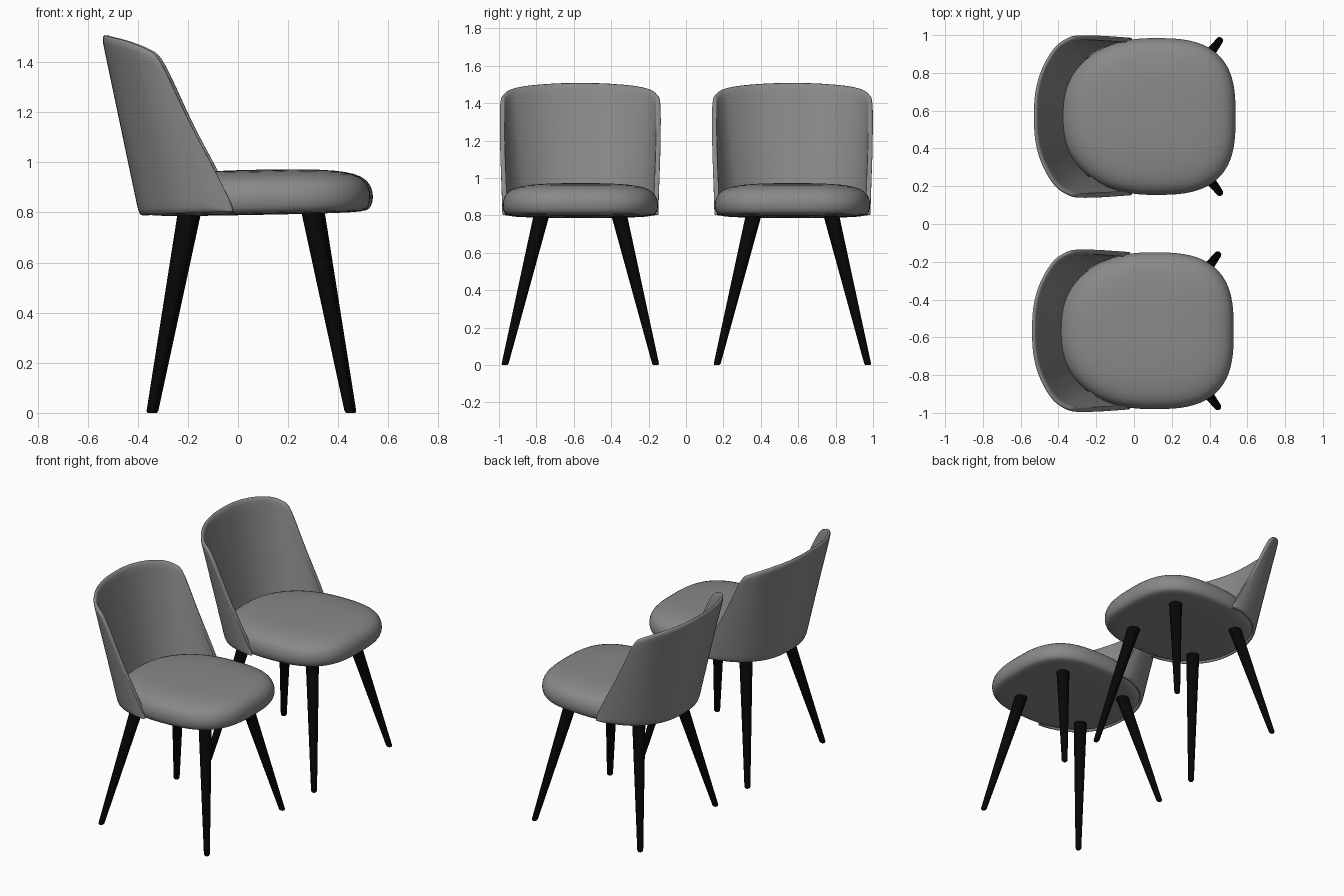
import bpy, math
from mathutils import Vector

if "Cube" in bpy.data.objects:
    bpy.data.objects.remove(bpy.data.objects["Cube"])


def material(name, v):
    m = bpy.data.materials.new(name)
    m.diffuse_color = (v, v, v, 1)
    m.use_nodes = True
    m.node_tree.nodes["Principled BSDF"].inputs["Base Color"].default_value = m.diffuse_color
    return m


black = material("black_wood", .002)
grey = material("grey_fabric", .25)


def make(name, verts, faces, loc, mat, subsurf=0, thick=0):
    me = bpy.data.meshes.new(name)
    me.from_pydata(verts, [], faces)
    ob = bpy.data.objects.new(name, me)
    ob.location = loc
    bpy.context.collection.objects.link(ob)
    me.materials.append(mat)
    if thick:
        m = ob.modifiers.new("thickness", 'SOLIDIFY')
        m.thickness, m.offset = thick, -1
    if subsurf:
        m = ob.modifiers.new("smooth", 'SUBSURF')
        m.levels = m.render_levels = subsurf
    bpy.ops.object.select_all(action='DESELECT')
    ob.select_set(True)
    bpy.context.view_layer.objects.active = ob
    bpy.ops.object.shade_smooth_by_angle(angle=math.radians(45))
    return ob


def loft(rings):
    """Closed skin through equal rings, listed bottom to top, with end caps."""
    n = len(rings[0])
    verts = [p for r in rings for p in r]
    faces = [(k * n + i, k * n + (i + 1) % n, (k + 1) * n + (i + 1) % n, (k + 1) * n + i)
             for k in range(len(rings) - 1) for i in range(n)]
    faces += [tuple(reversed(range(n))), tuple(range(len(verts) - n, len(verts)))]
    return verts, faces


def spow(v, e):
    return math.copysign(abs(v) ** e, v)


# Seat cushion: rounded outline, squarer at the front, scaled through a pillow profile;
# its lower half reaches back to meet the shell
SEAT = [(0.03, .791), (.6, .791), (.92, .795), (.97, .806), (.995, .832), (1, .86), (.985, .892),
        (.94, .923), (.84, .948), (.65, .963), (.4, .969), (.2, .971), (0.03, .971)]


def seat(loc):
    rings = []
    for s, z in SEAT:
        ring = []
        for i in range(64):
            a = math.tau * i / 64
            c, q = math.cos(a), math.sin(a)
            e, r = (2 / 2.9, .435) if c > 0 else (2 / 2.25, .488 if z < .9 else .475)
            x = .1 + s * r * spow(c, e)
            ring.append((x, s * .417 * spow(q, e), z + .02 * (x - .1)))
        rings.append(ring)
    make("seat", *loft(rings), loc, grey, subsurf=1)


# Backrest half profile: base x, base y, top x, top y, rim height
BACK = [(-.39, 0, -.39, 0, 1.508), (-.384, .10, -.386, .11, 1.506),
        (-.36, .19, -.366, .21, 1.5), (-.32, .26, -.33, .30, 1.491),
        (-.265, .325, -.28, .38, 1.474), (-.20, .37, -.225, .422, 1.449),
        (-.13, .40, -.185, .437, 1.397), (-.07, .415, -.135, .443, 1.12),
        (-.010, .417, -.010, .424, .825)]


def catmull(pts, steps):
    out = []
    for i in range(len(pts) - 1):
        p0, p1, p2, p3 = (Vector(pts[min(max(j, 0), len(pts) - 1)]) for j in range(i - 1, i + 3))
        for k in range(steps):
            t = k / steps
            out.append(.5 * (2 * p1 + (p2 - p0) * t + (2 * p0 - 5 * p1 + 4 * p2 - p3) * t * t
                             + (3 * p1 - p0 - 3 * p2 + p3) * t ** 3))
    return out + [Vector(pts[-1])]


def backrest(loc):
    full = [(bx, -by, tx, -ty, z) for bx, by, tx, ty, z in BACK[:0:-1]] + BACK
    cols, nv, verts = catmull(full, 3), 14, []
    for bx, by, tx, ty, rim in cols:
        z0 = .783 + .05 * (bx + .39)
        for k in range(nv):
            z = z0 + (rim - z0) * k / (nv - 1)
            t = (z - .79) / .715
            verts.append((bx + (tx - bx) * t - .21 * (z - .79), by + (ty - by) * t, z))
    faces = [(i * nv + k, i * nv + k + 1, (i + 1) * nv + k + 1, (i + 1) * nv + k)
             for i in range(len(cols) - 1) for k in range(nv - 1)]
    make("backrest", verts, faces, loc, grey, subsurf=1, thick=.026)


# Splayed tapered leg with level ends and a slightly rounded foot
def leg(name, top, foot, loc):
    rings = []
    top, foot = Vector(top), Vector(foot)
    for t, r in ((0, .014), (.01, .0185), (1, .042)):
        x, y, z = foot.lerp(top, t)
        rings.append([(x + r * math.cos(math.tau * i / 24), y + r * math.sin(math.tau * i / 24), z)
                      for i in range(24)])
    make(name, *loft(rings), loc, black)


# Two chairs side by side, both facing +x
for loc in ((.005, .569, 0), (-.005, -.565, 0)):
    seat(loc)
    backrest(loc)
    for s in (-1, 1):
        leg("front_leg", (.297, s * .205, .815), (.45, s * .404, 0), loc)
        leg("back_leg", (-.192, s * .205, .81), (-.343, s * .404, 0), loc)
